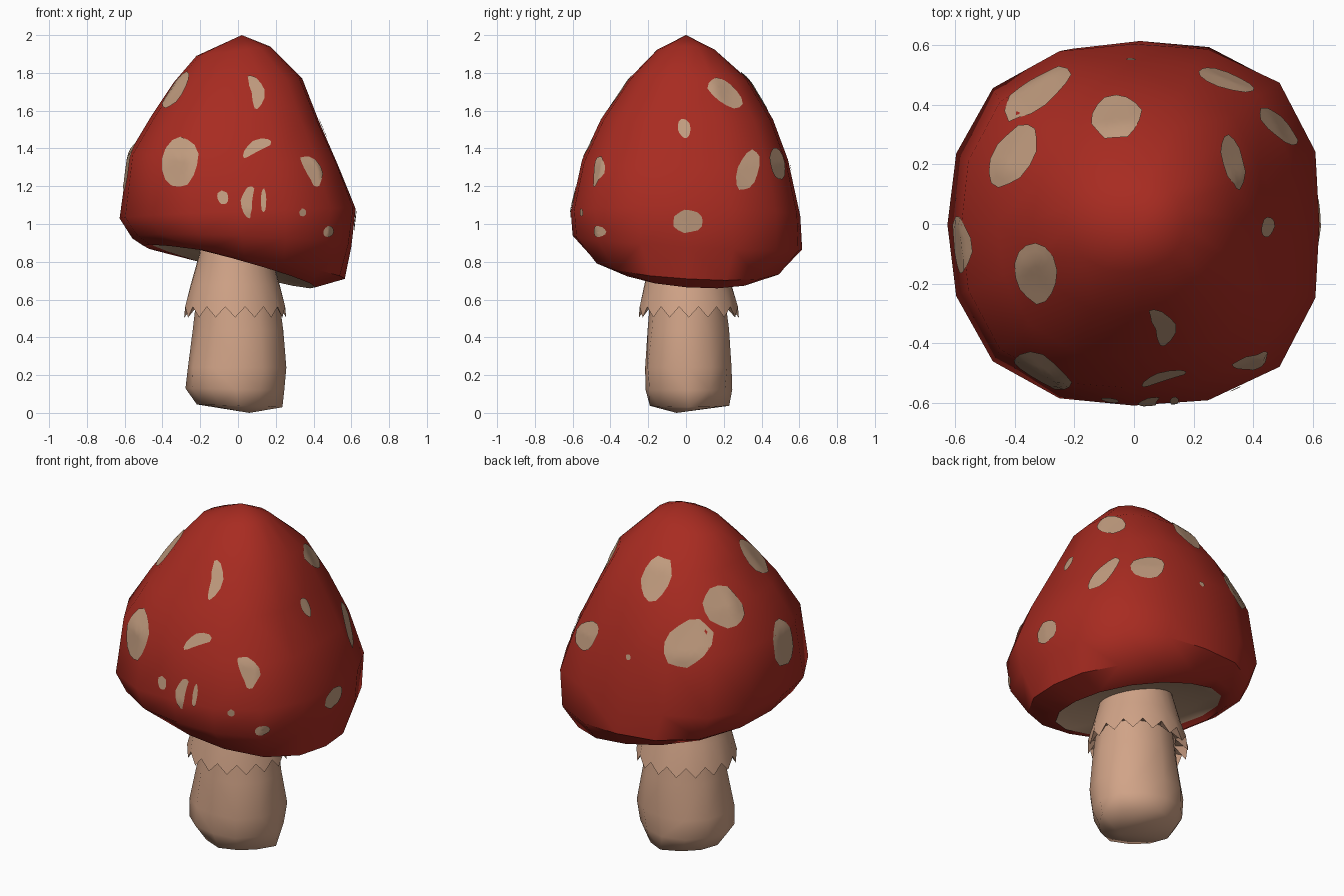
import bpy, bmesh, math, random
from mathutils import Vector
from mathutils.bvhtree import BVHTree

if "Cube" in bpy.data.objects:
    bpy.data.objects.remove(bpy.data.objects["Cube"])

random.seed(4)


def material(name, rgb):
    m = bpy.data.materials.new(name)
    m.diffuse_color = (*rgb, 1)
    m.use_nodes = True
    m.node_tree.nodes["Principled BSDF"].inputs["Base Color"].default_value = m.diffuse_color
    return m


RED = material("cap red", (0.39, 0.024, 0.015))
TAN = material("stem tan", (0.64, 0.37, 0.245))
PALE = material("spot beige", (0.53, 0.33, 0.21))


def ring(xl, zl, xr, zr, yf, yb, n, tilt=0.0, jitter=0.0, square=0.0):
    """Tilted oval loop from its left, right, front and back extremes."""
    pts = []
    for i in range(n):
        a = 2 * math.pi * i / n
        full = 1 + square * (0.09 + 0.03 * math.cos(a)) * math.sin(2 * a) ** 2
        k = full * (1 + random.uniform(-jitter, jitter))
        c, s = math.cos(a), math.sin(a)
        y = (yf + yb) / 2 + (yb - yf) / 2 * s * k
        pts.append(Vector(((xl + xr) / 2 + (xr - xl) / 2 * c * k, y,
                           (zl + zr) / 2 + (zr - zl) / 2 * c * k + tilt * y)))
    return pts


def loft(name, rings, mats, start=None, end=None, pale_from=None, angle=40):
    """Skin a list of loops, optionally closing them to end points."""
    bm = bmesh.new()
    loops = [[bm.verts.new(p) for p in r] for r in rings]
    n = len(loops[0])
    for j in range(len(loops) - 1):
        for i in range(n):
            k = (i + 1) % n
            f = bm.faces.new((loops[j][i], loops[j][k], loops[j + 1][k], loops[j + 1][i]))
            f.material_index = int(pale_from is not None and j >= pale_from)
    for point, loop, last in ((start, loops[0], False), (end, loops[-1], True)):
        if point:
            tip = bm.verts.new(point)
            for i in range(n):
                f = bm.faces.new((tip, loop[i], loop[(i + 1) % n]))
                f.material_index = int(last and pale_from is not None)
    bmesh.ops.recalc_face_normals(bm, faces=bm.faces[:])
    bmesh.ops.triangulate(bm, faces=bm.faces[:])
    tree = BVHTree.FromBMesh(bm)
    finish(name, bm, mats, angle)
    return tree


def finish(name, bm, mats, angle):
    me = bpy.data.meshes.new(name)
    bm.to_mesh(me)
    bm.free()
    for m in mats:
        me.materials.append(m)
    ob = bpy.data.objects.new(name, me)
    bpy.context.collection.objects.link(ob)
    bpy.ops.object.select_all(action='DESELECT')
    ob.select_set(True)
    bpy.context.view_layer.objects.active = ob
    bpy.ops.object.shade_smooth_by_angle(angle=math.radians(angle))
    return ob


# Cap: tilted dome, rolled rim and slightly hollow underside
N = 16
cap_rows = [  # left x z, right x z, front y, back y, tilt, squareness
    (-0.22, 1.89, 0.17, 1.94, -0.16, 0.16, 0, 0.3),
    (-0.34, 1.75, 0.34, 1.77, -0.31, 0.335, 0, 0.6),
    (-0.46, 1.57, 0.43, 1.54, -0.45, 0.46, 0, 1.0),
    (-0.58, 1.37, 0.53, 1.31, -0.55, 0.54, 0, 1.2),
    (-0.627, 1.03, 0.623, 1.08, -0.61, 0.605, -0.02, 1.0),
    (-0.56, 0.925, 0.60, 0.88, -0.60, 0.615, -0.06, 0.9),
    (-0.50, 0.885, 0.565, 0.71, -0.50, 0.52, -0.06, 0.5),
    (-0.475, 0.905, 0.41, 0.665, -0.43, 0.43, -0.08, 0.2),
    (-0.40, 0.92, 0.36, 0.72, -0.37, 0.37, -0.08, 0),
]
cap_tree = loft("mushroom_cap", [ring(*r[:6], N, r[6], 0, r[7]) for r in cap_rows],
                [RED, PALE], start=(0.02, 0, 2.0), end=(-0.02, 0, 0.83), pale_from=7)

# Stem: stout, slightly lumpy column
stem_rows = [
    (-0.22, 0.045, 0.235, 0.03, -0.19, 0.225, -1.3),
    (-0.272, 0.13, 0.243, 0.12, -0.22, 0.24, 0),
    (-0.262, 0.24, 0.25, 0.24, -0.222, 0.245, 0.5),
    (-0.235, 0.44, 0.235, 0.44, -0.205, 0.225, 0),
    (-0.215, 0.62, 0.215, 0.62, -0.19, 0.21, 0),
]
loft("stem", [ring(*r[:6], 12, 0, 0.025, r[6]) for r in stem_rows], [TAN],
     start=(0.06, -0.05, 0.0), end=(0, 0, 0.64), angle=65)

# Skirt: flared collar with a zigzag hem
TEETH = 16
skirt = [ring(*r, TEETH * 2) for r in (
    (-0.19, 0.95, 0.15, 0.95, -0.17, 0.18),
    (-0.205, 0.84, 0.175, 0.84, -0.19, 0.20),
    (-0.25, 0.68, 0.22, 0.68, -0.22, 0.24),
    (-0.285, 0.54, 0.255, 0.54, -0.25, 0.28),
    (-0.22, 0.58, 0.21, 0.58, -0.19, 0.21))]
for i, p in enumerate(skirt[3]):
    p.z += -0.035 if i % 2 == 0 else 0.022
loft("skirt", skirt, [TAN], start=(-0.02, 0, 0.95))

# Viewing directions used to project the spots: (right axis, up axis, ray)
VIEWS = {
    'front': (Vector((1, 0, 0)), Vector((0, 0, 1)), Vector((0, 1, 0))),
    'back': (Vector((1, 0, 0)), Vector((0, 0, 1)), Vector((0, -1, 0))),
    'right': (Vector((0, 1, 0)), Vector((0, 0, 1)), Vector((-1, 0, 0))),
    'left': (Vector((0, 1, 0)), Vector((0, 0, 1)), Vector((1, 0, 0))),
    'top': (Vector((1, 0, 0)), Vector((0, 1, 0)), Vector((0, 0, -1))),
}


def spot(index, view, a, b, ru, rv, turn=0, bend=0):
    """Thin oval patch laid on the cap; bend curves it into a crescent."""
    ax, up, ray = VIEWS[view]
    t = math.radians(turn)
    bm = bmesh.new()

    def project(u, v):
        x = u * ru + bend * v * v
        y = v * rv
        o = ax * (a + x * math.cos(t) - y * math.sin(t)) \
            + up * (b + x * math.sin(t) + y * math.cos(t)) - ray * 4
        hit, nor, _, _ = cap_tree.ray_cast(o, ray)
        if hit is None:
            hit, nor, _, _ = cap_tree.find_nearest(o + ray * 4)
        return bm.verts.new(hit + nor * 0.006)

    steps, count = 4, 14
    wob = [random.uniform(0.93, 1.07) for _ in range(count)]
    centre = project(0, 0)
    loops = [[project(math.cos(2 * math.pi * i / count) * r / steps * wob[i],
                      math.sin(2 * math.pi * i / count) * r / steps * wob[i])
              for i in range(count)] for r in range(1, steps + 1)]
    for i in range(count):
        k = (i + 1) % count
        bm.faces.new((centre, loops[0][i], loops[0][k]))
        for p, q in zip(loops, loops[1:]):
            bm.faces.new((p[i], q[i], q[k], p[k]))
    bm.normal_update()
    if sum((f.normal * f.calc_area() for f in bm.faces), Vector()).dot(ray) > 0:
        bmesh.ops.reverse_faces(bm, faces=bm.faces[:])
    finish(f"cap_spot_{index:02d}", bm, [PALE], 60)


# Spots: view, position, half sizes, turn, bend
SPOTS = [
    ('top', -0.325, -0.165, 0.07, 0.10, 10),
    ('top', -0.06, 0.355, 0.085, 0.072, 15),
    ('top', -0.40, 0.23, 0.062, 0.115, -32),
    ('back', -0.32, 1.42, 0.105, 0.12, 0),
    ('front', -0.305, 1.325, 0.092, 0.13, -10),
    ('left', -0.07, 1.30, 0.10, 0.125),
    ('front', 0.105, 1.70, 0.036, 0.09, 12, -0.03),
    ('front', 0.095, 1.41, 0.03, 0.085, -62, 0.02),
    ('front', 0.40, 1.285, 0.04, 0.09, 28, -0.025),
    ('front', -0.08, 1.14, 0.03, 0.036, 20),
    ('front', 0.045, 1.12, 0.03, 0.085, -6, 0.02),
    ('front', 0.135, 1.125, 0.015, 0.062),
    ('front', 0.34, 1.06, 0.018, 0.02),
    ('front', 0.475, 0.96, 0.026, 0.03, -30),
    ('right', 0.205, 1.69, 0.055, 0.105, 52),
    ('right', -0.01, 1.505, 0.034, 0.052, 10),
    ('right', 0.325, 1.28, 0.055, 0.11, -18),
    ('right', 0.48, 1.32, 0.04, 0.085, 10),
    ('right', 0.01, 1.015, 0.08, 0.06),
    ('back', -0.01, 1.30, 0.016, 0.016),
]
for i, s in enumerate(SPOTS, 1):
    spot(i, *s)
